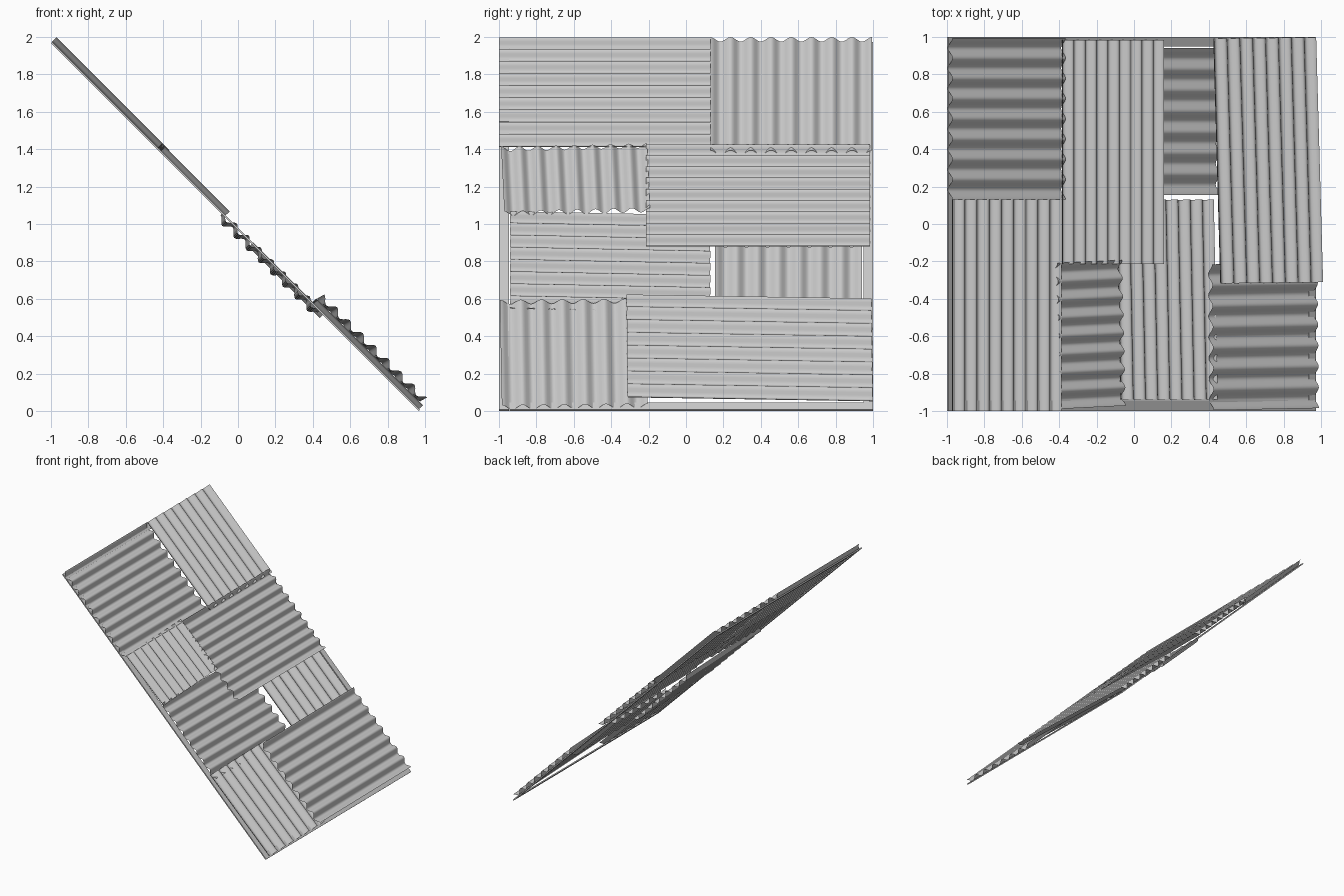
import bpy, bmesh, math
from mathutils import Matrix, Vector

if "Cube" in bpy.data.objects:
    bpy.data.objects.remove(bpy.data.objects["Cube"])

R2 = math.sqrt(2)
# roof frame: local x runs down the slope, local y is world y, local z is the roof normal
ROOF = Matrix(((1 / R2, 0, 1 / R2, 0),
               (0, 1, 0, 0),
               (-1 / R2, 0, 1 / R2, 1),
               (0, 0, 0, 1)))


def sheet(name, x0, x1, y0, y1, lift, ridges, waves, spin=0, tilt=0, amp=0.017):
    """Corrugated sheet; x0..x1 measured in plan, ridges run 'down' or 'across' the slope."""
    w, d = (x1 - x0) * R2, y1 - y0
    n = waves * 10
    bm = bmesh.new()
    rows = []
    for i in range(n + 1):
        f = i / n
        z = amp * math.cos(2 * math.pi * waves * f)
        if ridges == 'down':
            y = (f - 0.5) * d
            pts = [(-w / 2, y, z), (w / 2, y, z)]
        else:
            x = (f - 0.5) * w
            pts = [(x, d / 2, z), (x, -d / 2, z)]
        rows.append([bm.verts.new(p) for p in pts])
    for a, b in zip(rows, rows[1:]):
        bm.faces.new((a[0], a[1], b[1], b[0]))
    bmesh.ops.recalc_face_normals(bm, faces=bm.faces)
    for f in bm.faces:
        f.smooth = True
        f.normal_update()
        if f.normal.z < 0:
            f.normal_flip()
    local = (Matrix.Translation(((x0 + x1) / 2 * R2, (y0 + y1) / 2, lift))
             @ Matrix.Rotation(math.radians(tilt), 4, 'X')
             @ Matrix.Rotation(math.radians(spin), 4, 'Z'))
    bm.transform(ROOF @ local)
    me = bpy.data.meshes.new(name)
    bm.to_mesh(me)
    bm.free()
    bpy.context.collection.objects.link(bpy.data.objects.new(name, me))


def strip(name, x0, x1, y0, y1):
    """Flat backing strip under the sheets."""
    lo, hi = -0.024, -0.014
    bm = bmesh.new()
    bmesh.ops.create_cube(bm, size=1)
    bmesh.ops.scale(bm, vec=((x1 - x0) * R2, y1 - y0, hi - lo), verts=bm.verts)
    bmesh.ops.translate(bm, vec=((x0 + x1) / 2 * R2, (y0 + y1) / 2, (lo + hi) / 2), verts=bm.verts)
    bm.transform(ROOF)
    me = bpy.data.meshes.new(name)
    bm.to_mesh(me)
    bm.free()
    bpy.context.collection.objects.link(bpy.data.objects.new(name, me))


# corrugated sheets, top of the slope to the bottom
sheet("top_back_sheet", -0.985, -0.38, 0.13, 0.995, 0.003, 'down', 8)
sheet("top_front_sheet", -0.985, -0.40, -1.0, 0.13, 0.0, 'across', 9)
sheet("middle_back_sheet", -0.405, 0.14, -0.215, 0.985, 0.012, 'across', 9)
sheet("middle_front_sheet", -0.41, -0.065, -0.98, -0.20, 0.0, 'down', 8, spin=2)
sheet("lower_front_sheet", -0.07, 0.45, -0.94, 0.13, -0.035, 'across', 8, tilt=-1.6)
sheet("lower_back_sheet", 0.09, 0.47, 0.155, 0.94, -0.03, 'down', 7)
sheet("bottom_back_sheet", 0.415, 0.965, -0.315, 0.995, 0.022, 'across', 8, spin=0.5, tilt=-1.8)
sheet("bottom_front_sheet", 0.412, 0.975, -0.99, -0.21, -0.002, 'down', 7, spin=0.8)

# thin rim frame under the sheet edges
strip("frame_front", -0.983, 0.983, -1.0, -0.945)
strip("frame_back", -0.983, 0.983, 0.95, 1.0)
strip("frame_top", -0.983, -0.945, -0.945, 0.95)
strip("frame_bottom", 0.945, 0.983, -0.945, 0.95)
